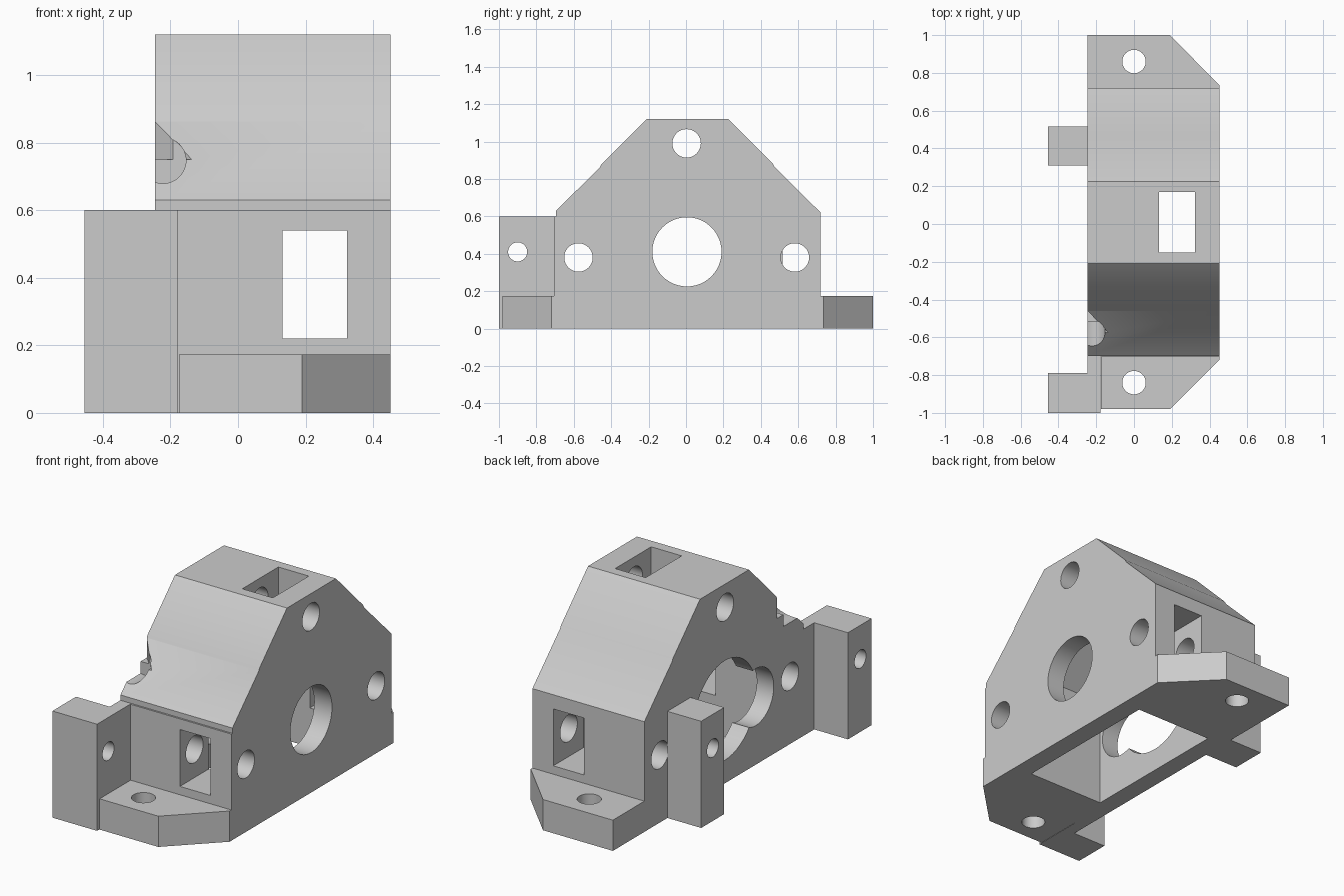
import bpy
import bmesh
from math import radians
from mathutils import Matrix, Vector

if "Cube" in bpy.data.objects:
    bpy.data.objects.remove(bpy.data.objects["Cube"])

grey = bpy.data.materials.new("plain grey")
grey.use_nodes = True
grey.diffuse_color = (0.6, 0.6, 0.6, 1)
grey.node_tree.nodes["Principled BSDF"].inputs["Base Color"].default_value = (0.6, 0.6, 0.6, 1)


def finish(bm, name):
    bmesh.ops.recalc_face_normals(bm, faces=bm.faces)
    mesh = bpy.data.meshes.new(name)
    bm.to_mesh(mesh)
    bm.free()
    mesh.materials.append(grey)
    obj = bpy.data.objects.new(name, mesh)
    bpy.context.collection.objects.link(obj)
    return obj


def prism(name, outline, axis, lo, hi):
    """Extrude a flat outline between lo and hi along x or z."""
    bm = bmesh.new()
    if axis == "x":
        pts, step = [(lo, a, b) for a, b in outline], Vector((hi - lo, 0, 0))
    else:
        pts, step = [(a, b, lo) for a, b in outline], Vector((0, 0, hi - lo))
    face = bm.faces.new([bm.verts.new(p) for p in pts])
    new = bmesh.ops.extrude_face_region(bm, geom=[face])["geom"]
    bmesh.ops.translate(bm, vec=step, verts=[v for v in new if isinstance(v, bmesh.types.BMVert)])
    return finish(bm, name)


def box(name, x, y, z):
    return prism(name, [(x[0], y[0]), (x[1], y[0]), (x[1], y[1]), (x[0], y[1])], "z", *z)


def rod(axis, centre, radius, length):
    bm = bmesh.new()
    turn = {"x": Matrix.Rotation(radians(90), 4, "Y"),
            "y": Matrix.Rotation(radians(90), 4, "X"),
            "z": Matrix.Identity(4)}[axis]
    bmesh.ops.create_cone(bm, cap_ends=True, segments=48, radius1=radius, radius2=radius,
                          depth=length, matrix=Matrix.Translation(centre) @ turn)
    return finish(bm, "hole_cutter")


def cut(obj, cutters):
    """Subtract every cutter, then shade the round holes smoothly."""
    bpy.ops.object.select_all(action="DESELECT")
    bpy.context.view_layer.objects.active = obj
    obj.select_set(True)
    for c in cutters:
        mod = obj.modifiers.new("cut", "BOOLEAN")
        mod.operation, mod.solver, mod.object = "DIFFERENCE", "EXACT", c
        bpy.ops.object.modifier_apply(modifier=mod.name)
        bpy.data.objects.remove(c)
    bpy.ops.object.shade_smooth_by_angle(angle=radians(30))


# Housing: gabled profile with small steps on both slopes
housing = prism("housing", [
    (-0.705, 0), (0.72, 0), (0.72, 0.62), (0.475, 0.862), (0.465, 0.88), (0.225, 1.12),
    (-0.21, 1.12), (-0.455, 0.875), (-0.46, 0.862), (-0.695, 0.63), (-0.695, 0.6), (-0.705, 0.6),
], "x", -0.245, 0.452)

cutters = [
    # Inner cavity, open underneath
    prism("cavity_cutter", [(-0.45, -0.1), (0.45, -0.1), (0.45, 0.62), (0.21, 0.86),
                            (-0.21, 0.86), (-0.45, 0.62)], "x", -0.14, 0.342),
    # Shaft hole on one side, wide opening with a side lobe on the other
    rod("x", (0.4, 0.005, 0.41), 0.185, 0.4),
    rod("x", (-0.2, 0.005, 0.41), 0.28, 0.3),
    rod("x", (-0.2, -0.27, 0.38), 0.16, 0.3),
    # Nut slots
    box("slot_cutter", (0.132, 0.322), (-0.9, -0.4), (0.22, 0.54)),
    box("slot_cutter", (0.132, 0.322), (0.4, 0.9), (0.22, 0.54)),
    box("slot_cutter", (0.132, 0.322), (-0.15, 0.17), (0.8, 1.3)),
    # Notch in the front slope
    prism("notch_cutter", [(-0.26, -0.445), (-0.135, -0.575), (-0.135, -0.7), (-0.26, -0.7)],
          "z", 0.75, 1.0),
    rod("y", (-0.222, -0.64, 0.747), 0.068, 0.25),
]
# Screw holes
for y, z in [(-0.575, 0.38), (0.582, 0.38), (0.003, 0.99)]:
    cutters.append(rod("x", (0.1, y, z), 0.076, 1.2))
cut(housing, cutters)

# Mounting feet with chamfered corners
front_foot = prism("front_foot", [(-0.175, -0.705), (-0.175, -0.98), (0.19, -0.98),
                                  (0.452, -0.72), (0.452, -0.705)], "z", 0, 0.173)
back_foot = prism("back_foot", [(-0.245, 0.72), (0.452, 0.72), (0.452, 0.735),
                                (0.19, 1.0), (-0.245, 1.0)], "z", 0, 0.173)
cut(front_foot, [rod("z", (0, -0.84, 0.1), 0.062, 0.6)])
cut(back_foot, [rod("z", (0, 0.86, 0.1), 0.062, 0.6)])

# Hinge blocks on the open side
front_block = prism("front_hinge_block", [
    (-0.455, -1), (-0.177, -1), (-0.177, -0.705), (-0.245, -0.705), (-0.245, -0.79), (-0.455, -0.79),
], "z", 0, 0.6)
back_block = box("back_hinge_block", (-0.455, -0.245), (0.31, 0.515), (0, 0.6))
cut(front_block, [rod("x", (-0.3, -0.9, 0.41), 0.051, 0.8)])
cut(back_block, [rod("x", (-0.35, 0.412, 0.41), 0.051, 0.6)])
